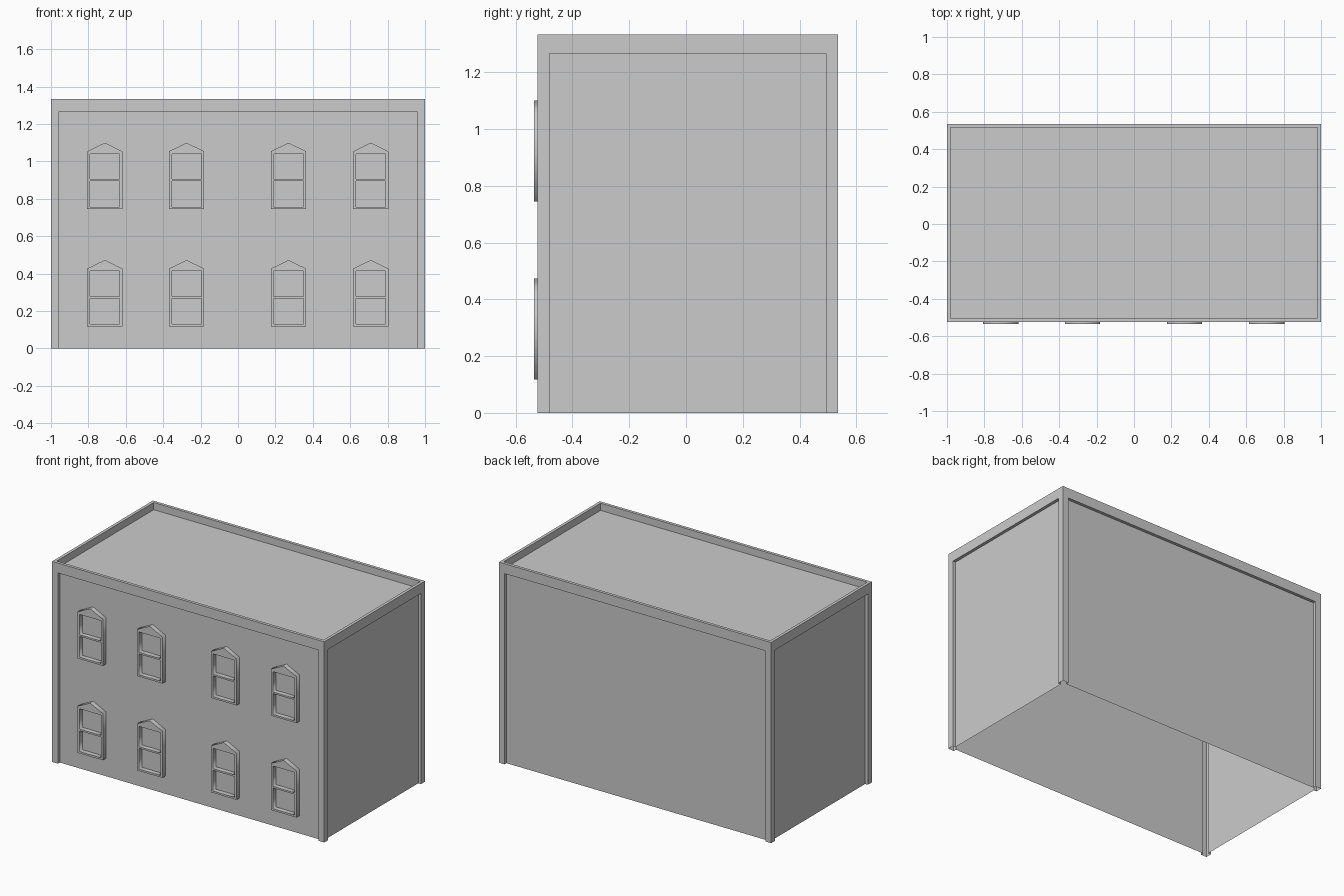
import bpy, bmesh, math
from mathutils import Vector

if "Cube" in bpy.data.objects:
    bpy.data.objects.remove(bpy.data.objects["Cube"])

X0, X1, Y0, Y1 = -1.0, 1.0, -0.523, 0.535   # outer footprint
TOP, ROOF, BAND = 1.333, 1.285, 1.267       # parapet top, roof deck, underside of top band
PIL, DEPTH = 0.042, 0.02                    # pilaster width, recess depth


def link(name, mesh):
    ob = bpy.data.objects.new(name, mesh)
    bpy.context.collection.objects.link(ob)
    return ob


# Building shell: open underneath, every side a panel recessed behind pilasters and a top band
bm = bmesh.new()


def face(pts):
    bm.faces.new([bm.verts.new(p) for p in pts])


corners = [Vector(c) for c in ((X0, Y0, 0), (X1, Y0, 0), (X1, Y1, 0), (X0, Y1, 0))]
inner = [Vector(c) for c in ((X0 + DEPTH, Y0 + DEPTH, 0), (X1 - DEPTH, Y0 + DEPTH, 0),
                             (X1 - DEPTH, Y1 - DEPTH, 0), (X0 + DEPTH, Y1 - DEPTH, 0))]
up = Vector((0, 0, 1))
for i in range(4):
    a, b = corners[i], corners[(i + 1) % 4]
    u = (b - a).normalized()
    n = up.cross(u) * DEPTH                 # points into the building
    p, q = a + u * PIL, b - u * PIL
    opening = [p, p + up * BAND, q + up * BAND, q]
    # pilasters and band as one face, then reveals, then the recessed panel
    face([a] + opening + [b, b + up * TOP, a + up * TOP])
    for s, t in zip(opening, opening[1:]):
        face([s, s + n, t + n, t])
    face([v + n for v in reversed(opening)])
    # parapet cap and inner side
    c, d = inner[i], inner[(i + 1) % 4]
    face([a + up * TOP, b + up * TOP, d + up * TOP, c + up * TOP])
    face([c + up * TOP, d + up * TOP, d + up * ROOF, c + up * ROOF])
face([v + up * ROOF for v in inner])        # roof deck
bmesh.ops.remove_doubles(bm, verts=bm.verts, dist=1e-5)
shell = bpy.data.meshes.new("building_shell")
bm.to_mesh(shell)
bm.free()
link("building_shell", shell)

# Window surround: gabled outline with two sash openings, extruded from a flat curve
WALL, FRONT = Y0 + DEPTH, -0.535
curve = bpy.data.curves.new("window_profile", 'CURVE')
curve.dimensions = '2D'
curve.fill_mode = 'BOTH'
curve.extrude = (WALL - FRONT) / 2


def outline(pts):
    s = curve.splines.new('POLY')
    s.points.add(len(pts) - 1)
    for sp, (x, z) in zip(s.points, pts):
        sp.co = (x, z, 0, 1)
    s.use_cyclic_u = True


def rect(w, z0, z1):
    outline([(-w, z0), (-w, z1), (w, z1), (w, z0)])


outline([(-0.094, 0), (0.094, 0), (0.094, 0.309), (0, 0.355), (-0.094, 0.309)])
rect(0.079, 0.012, 0.15)
rect(0.079, 0.161, 0.296)
helper = link("window_profile", curve)
bpy.context.view_layer.update()
dg = bpy.context.evaluated_depsgraph_get()
window = bpy.data.meshes.new_from_object(helper.evaluated_get(dg))
window.name = "window_frame"
bpy.data.objects.remove(helper)

# Two rows of four windows on the front
for row, z in (("lower", 0.118), ("upper", 0.745)):
    for x in (-0.712, -0.275, 0.27, 0.71):
        w = link(f"{row}_window", window)
        w.location = (x, (WALL + FRONT) / 2, z)
        w.rotation_euler = (math.pi / 2, 0, 0)
